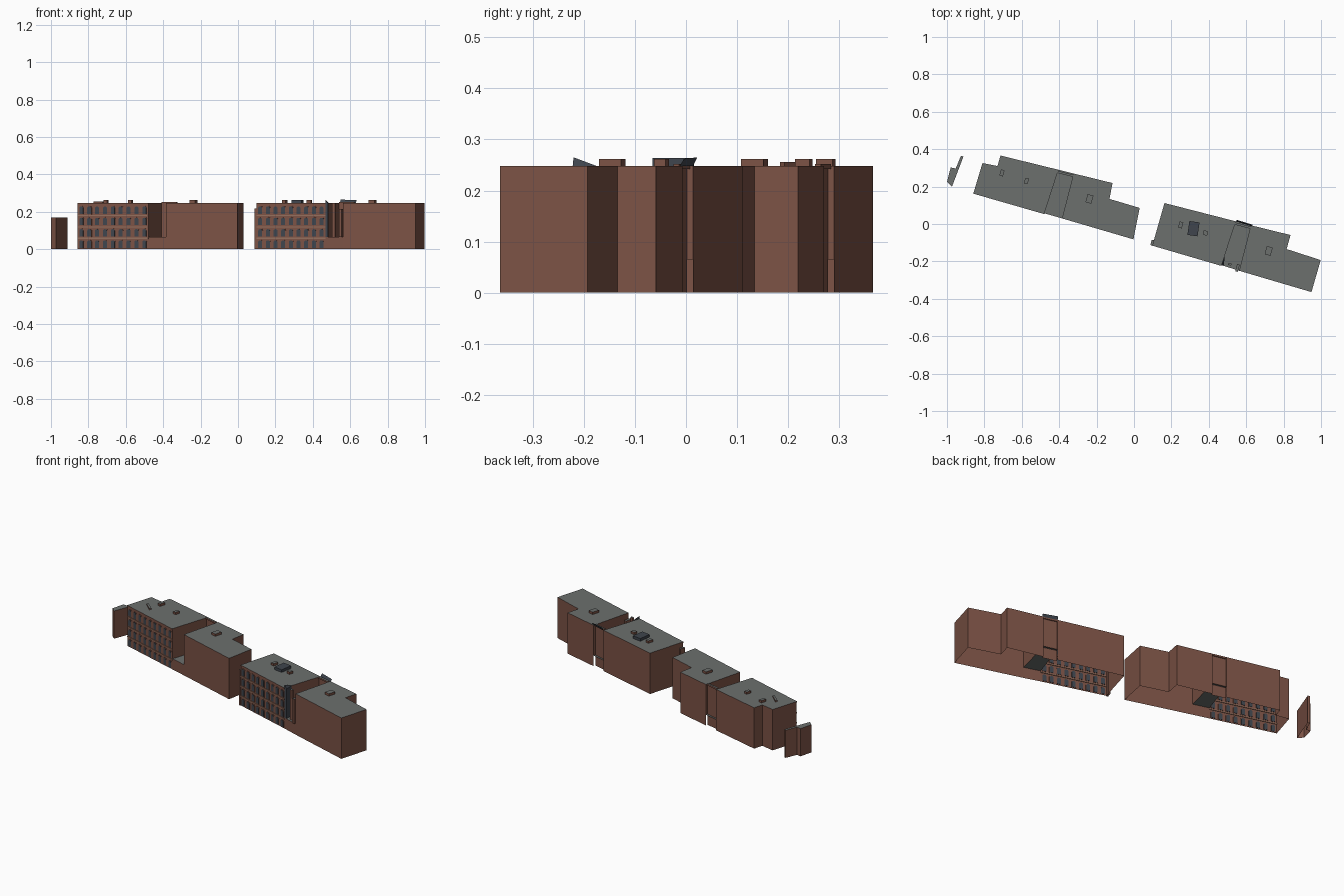
import bpy, math
from mathutils import Vector

if "Cube" in bpy.data.objects:
    bpy.data.objects.remove(bpy.data.objects["Cube"])


def mat(name, col):
    m = bpy.data.materials.new(name)
    m.diffuse_color = (*col, 1)
    m.use_nodes = True
    m.node_tree.nodes["Principled BSDF"].inputs["Base Color"].default_value = m.diffuse_color
    return m


BRICK = mat("brick", (0.20, 0.085, 0.06))
ROOF = mat("roof_grey", (0.15, 0.16, 0.155))
SLATE = mat("slate", (0.05, 0.06, 0.075))
TRIM = mat("trim", (0.30, 0.16, 0.11))
TOP, LOW = 0.248, 0.065
TILT = math.radians(-15.9)


def make(name, verts, faces, mats, idx=None):
    me = bpy.data.meshes.new(name)
    me.from_pydata(verts, [], faces)
    for m in mats:
        me.materials.append(m)
    for p, i in zip(me.polygons, idx or [0] * len(faces)):
        p.material_index = i
    ob = bpy.data.objects.new(name, me)
    bpy.context.collection.objects.link(ob)
    return ob


def shell(name, pts, top=TOP, raised=(), base=0.0):
    """Bottomless block: brick walls, grey roof; walls listed in raised start at LOW."""
    n = len(pts)
    v, f = [], []
    for i in range(n):
        (ax, ay), (bx, by) = pts[i], pts[(i + 1) % n]
        z = LOW if i in raised else base
        k = len(v)
        v += [(ax, ay, z), (bx, by, z), (bx, by, top), (ax, ay, top)]
        f.append((k, k + 1, k + 2, k + 3))
    k = len(v)
    v += [(x, y, top) for x, y in pts]
    f.append(tuple(range(k, k + n)))
    return make(name, v, f, [BRICK, ROOF], [0] * n + [1])


def wall(name, p, q, z0, z1, m=BRICK):
    return make(name, [(*p, z0), (*q, z0), (*q, z1), (*p, z1)], [(0, 1, 2, 3)], [m])


def box(name, x, y, sx, sy, z0, z1, m=BRICK, ang=TILT, lid=ROOF):
    c, s = math.cos(ang), math.sin(ang)
    ring = [(x + a * sx / 2 * c - b * sy / 2 * s, y + a * sx / 2 * s + b * sy / 2 * c)
            for a, b in ((-1, -1), (1, -1), (1, 1), (-1, 1))]
    v = [(*p, z0) for p in ring] + [(*p, z1) for p in ring]
    f = [(i, (i + 1) % 4, (i + 1) % 4 + 4, i + 4) for i in range(4)]
    return make(name, v, f + [(4, 5, 6, 7), (3, 2, 1, 0)], [m, lid], [0] * 4 + [1, 0])


def facade(name, p, q, cols=9, rows=4):
    """Arched windows with surrounds and string courses along the wall p to q."""
    d = Vector(q) - Vector(p)
    ang, pitch = math.atan2(d.y, d.x), d.length / cols

    def arch(cx, z, w, h, y0, y1, v, f):
        r = w / 2
        prof = [(cx - r, z), (cx + r, z)]
        prof += [(cx + r * math.cos(t * math.pi / 4),
                  z + h - r * 0.7 + r * 0.7 * math.sin(t * math.pi / 4)) for t in range(5)]
        k, n = len(v), len(prof)
        v += [(x, y0, zz) for x, zz in prof] + [(x, y1, zz) for x, zz in prof]
        f += [tuple(k + i for i in range(n)), tuple(k + n + i for i in reversed(range(n)))]
        f += [(k + i, k + n + i, k + n + (i + 1) % n, k + (i + 1) % n) for i in range(n)]

    gv, gf, sv, sf = [], [], [], []
    for i in range(cols):
        for j in range(rows):
            x, z = (i + 0.5) * pitch, 0.007 + j * 0.0605
            arch(x, z, 0.022, 0.040, -0.004, 0.003, gv, gf)
            arch(x, z - 0.002, 0.028, 0.045, -0.002, 0.001, sv, sf)
    for ob in (make(name + "_windows", gv, gf, [SLATE]),
               make(name + "_window_surrounds", sv, sf, [BRICK])):
        ob.location = (*p, 0)
        ob.rotation_euler.z = ang
    mid = (Vector(p) + Vector(q)) / 2
    for j in range(rows - 1):
        z = 0.055 + j * 0.0605
        box(f"{name}_band_{j}", mid.x, mid.y, d.length, 0.008, z, z + 0.006, TRIM, ang, TRIM)
    box(name + "_cornice", mid.x, mid.y, d.length, 0.008, 0.241, TOP, BRICK, ang)


def notch(name, fl, fr, br, bl):
    """Raised court between two blocks: front plinth, floor slab, step and back wall."""
    wall(name + "_plinth", fl, fr, 0, LOW)
    make(name + "_floor", [(*p, LOW) for p in (fl, fr, br, bl)], [(0, 1, 2, 3)], [ROOF])
    ins = [tuple(Vector(b).lerp(Vector(f), 0.05)) for b, f in ((bl, fl), (br, fr))]
    wall(name + "_back_wall", *ins, 0, TOP)
    a, b = (Vector(ins[0]) + Vector(ins[1])) / 2, Vector(ins[1]) - Vector(ins[0])
    box(name + "_coping", a.x, a.y, b.length, 0.012, TOP - 0.006, TOP + 0.004, BRICK,
        math.atan2(b.y, b.x))


# West building
A = [(-0.858, 0.166), (-0.479, 0.057), (-0.385, 0.030), (-0.003, -0.082)]
A_bl, A_br = (-0.404, 0.290), (-0.323, 0.270)
shell("west_left_block", [A[0], A[1], A_bl, (-0.714, 0.366), (-0.73, 0.31), (-0.81, 0.326)],
      raised=(1,))
shell("west_right_block", [A[2], A[3], (0.03, 0.086), (-0.131, 0.134), (-0.115, 0.219), A_br],
      raised=(5,))
notch("west_court", A[1], A[2], A_br, A_bl)
facade("west_front", A[0], A[1])

# East building
B = [(0.099, -0.112), (0.468, -0.220), (0.562, -0.250), (0.949, -0.364)]
B_bl, B_br = (0.545, 0.014), (0.625, -0.007)
shell("east_left_block", [B[0], B[1], B_bl, (0.163, 0.112)], raised=(1,))
shell("east_right_block", [B[2], B[3], (0.998, -0.193), (0.816, -0.134), (0.837, -0.059), B_br],
      raised=(5,))
notch("east_court", B[1], B[2], B_br, B_bl)
facade("east_front", B[0], B[1])

# Small detached wall block at the west end
shell("detached_wall", [(-0.973, 0.2), (-0.912, 0.36), (-0.925, 0.365), (-0.953, 0.297),
                        (-0.98, 0.302), (-1.0, 0.225)], top=0.168)

# Corner pier and court details of the east building
box("corner_pier", 0.097, -0.100, 0.012, 0.03, 0, 0.217)
box("court_post", 0.553, -0.235, 0.014, 0.04, LOW, 0.215)
box("court_screen", 0.512, -0.215, 0.018, 0.012, LOW, TOP, BRICK)
make("slate_fin", [(0.468, -0.22, LOW), (0.483, -0.175, LOW), (0.483, -0.175, 0.248),
                   (0.468, -0.22, 0.265), (0.482, -0.222, LOW), (0.482, -0.222, 0.245)],
     [(0, 1, 2, 3), (0, 4, 5, 3), (4, 1, 2, 5), (3, 5, 2)], [SLATE])
make("rear_sloped_canopy", [(0.545, 0.014, 0.248), (0.63, -0.012, 0.248), (0.634, -0.004, 0.262),
                            (0.549, 0.022, 0.265)], [(0, 1, 2, 3)], [SLATE])

# Rooftop boxes
for i, (x, y, sx, sy) in enumerate([(-0.706, 0.273, 0.02, 0.034), (-0.575, 0.23, 0.02, 0.03),
                                    (-0.238, 0.134, 0.032, 0.045), (0.25, -0.005, 0.02, 0.034),
                                    (0.382, -0.048, 0.024, 0.024), (0.72, -0.144, 0.032, 0.045)]):
    box(f"roof_box_{i}", x, y, sx, sy, TOP, 0.262)
box("roof_vent_strip", -0.745, 0.210, 0.065, 0.012, TOP, 0.256, BRICK, math.radians(-42))
box("roof_plant_room", 0.318, -0.025, 0.055, 0.075, TOP, 0.264, SLATE, math.radians(-8), SLATE)
